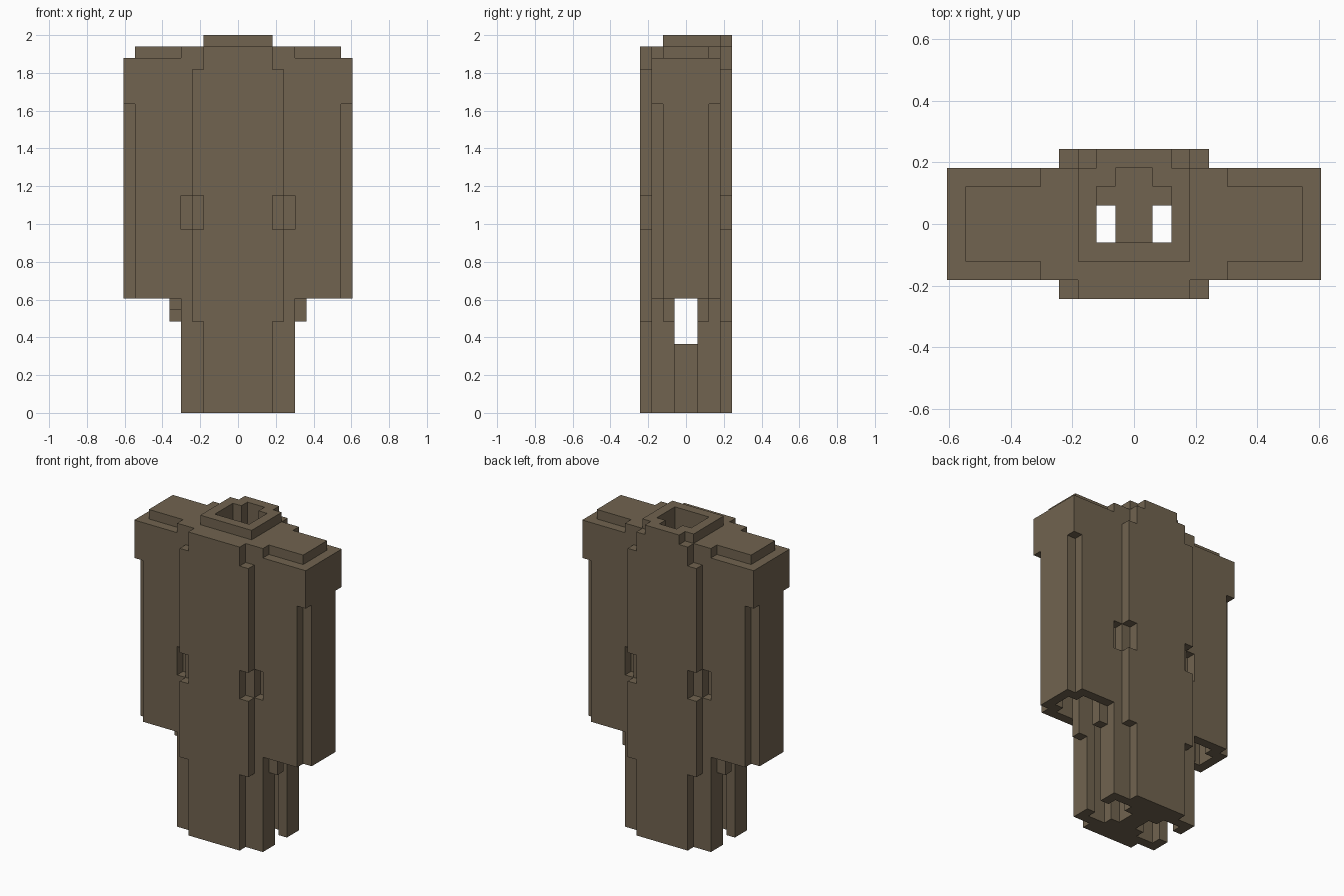
import bpy, bmesh
from mathutils import Vector

cube = bpy.data.objects.get("Cube")
if cube:
    bpy.data.objects.remove(cube, do_unlink=True)

UNIT = 2 / 33  # size of one block
cells = {}     # block position -> part name

mat = bpy.data.materials.new("olive_brown")
mat.use_nodes = True
colour = (0.165, 0.126, 0.079, 1)
mat.diffuse_color = colour
bsdf = mat.node_tree.nodes["Principled BSDF"]
bsdf.inputs["Base Color"].default_value = colour
bsdf.inputs["Roughness"].default_value = 0.9


def span(x, y, z):
    return [(i, j, k) for i in range(*x) for j in range(*y) for k in range(*z)]


def fill(part, x, y, z):
    for c in span(x, y, z):
        cells[c] = part


def cut(x, y, z):
    for c in span(x, y, z):
        cells.pop(c, None)


def sym(n):
    return (-n, n)


def both(lo, hi):
    return ((lo, hi), (-hi, -lo))


# Lower grip
fill("grip", sym(5), sym(3), (0, 10))

# Wide housing with stepped vertical corners
fill("housing", sym(10), sym(3), (10, 31))
for x in both(9, 10):
    for y in both(2, 3):
        cut(x, y, (10, 27))

# Raised top plates
fill("top_plate", sym(9), sym(2), (31, 32))
fill("top_plate", sym(5), sym(3), (31, 32))

# Front and back spine panels
for y in both(3, 4):
    fill("spine_panel", sym(3), y, (0, 32))
    fill("spine_panel", sym(4), y, (8, 30))

# Collar around the top opening
fill("collar", sym(3), (-2, 3), (32, 33))
fill("collar", sym(2), (3, 4), (32, 33))

# Hollow wings, side slots and inner pockets
for x in both(5, 8):
    cut(x, sym(2), (10, 30))
for x in both(1, 9):
    cut(x, sym(1), (0, 30))
for x in both(2, 4):
    cut(x, sym(2), (0, 30))

# Guide rails inside the wings, hanging below as tabs
for x in both(5, 6):
    for y in both(1, 2):
        short = x[0] < 0 and y[0] < 0
        fill("guide_rail", x, y, (9 if short else 8, 30))

# Central shaft with a keyway at the back
cut(sym(2), (-1, 2), (6, 33))
cut(sym(1), (2, 3), (6, 33))

# Latch notches beside the spine panels
for x in both(3, 4):
    for y in both(3, 4):
        cut(x, y, (16, 19))
for x in both(4, 5):
    for y in both(2, 3):
        cut(x, y, (16, 19))


def build(part):
    """Skin the exposed sides of one part's blocks."""
    bm = bmesh.new()
    for c, name in cells.items():
        if name != part:
            continue
        for axis in range(3):
            for side in (-1, 1):
                step = [0, 0, 0]
                step[axis] = side
                if tuple(a + b for a, b in zip(c, step)) in cells:
                    continue
                corners = []
                for u, v in ((0, 0), (1, 0), (1, 1), (0, 1)):
                    p = Vector(c)
                    p[axis] += max(side, 0)
                    p[(axis + 1) % 3] += u
                    p[(axis + 2) % 3] += v
                    corners.append(bm.verts.new(p * UNIT))
                bm.faces.new(corners if side > 0 else corners[::-1])
    bmesh.ops.remove_doubles(bm, verts=bm.verts, dist=UNIT / 10)
    bmesh.ops.dissolve_limit(bm, angle_limit=0.01, verts=bm.verts, edges=bm.edges)
    mesh = bpy.data.meshes.new(part)
    bm.to_mesh(mesh)
    bm.free()
    mesh.materials.append(mat)
    bpy.context.collection.objects.link(bpy.data.objects.new(part, mesh))


for part in sorted(set(cells.values())):
    build(part)
